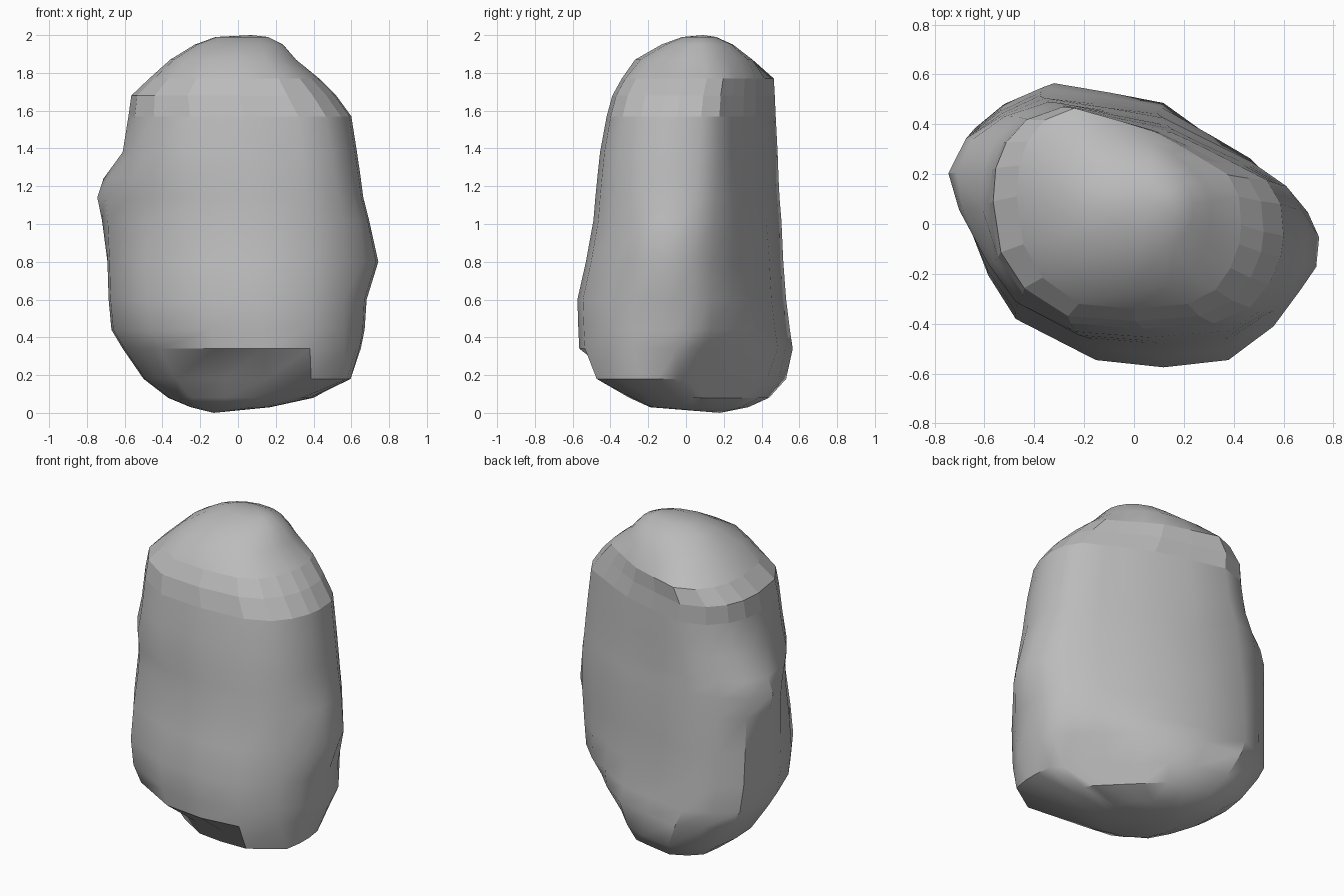
import bpy
import bmesh
from math import exp, hypot

# Remove the default object only
default_cube = bpy.data.objects.get("Cube")
if default_cube:
    bpy.data.objects.remove(default_cube, do_unlink=True)

# Plan outline of the wide body, counterclockwise from the left side (+x)
BODY_OUTLINE = [
    (.67, -.05), (.66, .06), (.61, .16), (.47, .28), (.31, .37),
    (.1, .49), (-.12, .53), (-.37, .57), (-.53, .5), (-.65, .4),
    (-.68, .22), (-.67, .05), (-.58, -.19), (-.47, -.37), (-.15, -.54),
    (.12, -.57), (.38, -.54), (.56, -.4), (.63, -.28), (.66, -.18),
]

# Plan outline of the rounder shoulder, matched point by point
SHOULDER_OUTLINE = [
    (.5, -.02), (.49, .1), (.44, .19), (.33, .25), (.22, .31),
    (.1, .37), (-.08, .42), (-.28, .47), (-.42, .42), (-.5, .33),
    (-.54, .23), (-.55, .1), (-.52, -.1), (-.43, -.24), (-.26, -.35),
    (0, -.37), (.25, -.35), (.38, -.29), (.45, -.2), (.49, -.1),
]

# Height, then the extent in x and in y at that height
LEVELS = [
    (.03, -.25, .17, -.19, .33),
    (.08, -.37, .4, -.3, .44),
    (.18, -.5, .6, -.5, .53),
    (.34, -.61, .65, -.565, .565),
    (.44, -.67, .67, -.57, .55),
    (.6, -.685, .67, -.575, .53),
    (.8, -.69, .67, -.53, .515),
    (1.02, -.66, .67, -.49, .505),
    (1.14, -.64, .66, -.48, .495),
    (1.24, -.645, .65, -.47, .49),
    (1.38, -.605, .63, -.455, .485),
    (1.57, -.58, .6, -.42, .475),
    (1.68, -.565, .52, -.39, .47),
    (1.77, -.47, .43, -.34, .465),
    (1.87, -.36, .31, -.27, .37),
    (1.95, -.23, .24, -.13, .25),
    (1.99, -.12, .16, -.02, .16),
]
BODY_TOP, SHOULDER_HEIGHT = .9, 1.5
ROUND_START, ROUND_END = 1.77, 1.95
UNDERCUT_LOW, UNDERCUT_HIGH = .1, .2
UNDERCUT_END, UNDERCUT_FRONT, UNDERCUT_DEPTH = .36, -.2, .14
FACET_LOW, FACET_HIGH = 1.6, 1.78

# Side, centre in y and z, spread in y and z, and reach of each knob
KNOBS = [
    (-1, .21, 1.14, .22, .16, .11),
    (1, -.11, .84, .18, .17, .085),
    (1, -.35, .2, .12, .12, .07),
]


def normalised(outline):
    """Scale an outline so that it fills the unit square."""
    xs, ys = zip(*outline)
    width, depth = max(xs) - min(xs), max(ys) - min(ys)
    return [((x - min(xs)) / width, (y - min(ys)) / depth) for x, y in outline]


def mix(a, b, amount):
    return a + (b - a) * amount


def progress(z, start, end):
    return min(max((z - start) / (end - start), 0), 1)


def ring_points(level):
    """Fit the blended outline into the extents of one level."""
    z, left, right, front, back = level
    amount = progress(z, BODY_TOP, SHOULDER_HEIGHT)
    roundness = progress(z, ROUND_START, ROUND_END)
    points = []
    for low, high in zip(normalised(BODY_OUTLINE), normalised(SHOULDER_OUTLINE)):
        u = mix(low[0], high[0], amount) - .5
        v = mix(low[1], high[1], amount) - .5
        # The crown turns oval towards the top
        swell = mix(1, .5 / hypot(u, v), roundness)
        x = mix(left, right, u * swell + .5)
        y = mix(front, back, v * swell + .5)

        # Undercut along the lower front edge
        under = UNDERCUT_LOW < z < UNDERCUT_HIGH
        if under and x < UNDERCUT_END and y < UNDERCUT_FRONT:
            y += UNDERCUT_DEPTH

        # Sloping bevel under the back left side
        excess = max(x + y - (.4 + .75 * z), 0)
        x, y = x - excess / 2, y - excess / 2

        # Knobs swelling out of both sides
        for side, centre_y, centre_z, spread_y, spread_z, reach in KNOBS:
            if x * side > 0.3:
                fall = ((y - centre_y) / spread_y) ** 2
                fall += ((z - centre_z) / spread_z) ** 2
                x += side * reach * exp(-fall)
        points.append((x, y, z))
    return points


def make_material(name, colour):
    material = bpy.data.materials.new(name)
    material.use_nodes = True
    material.diffuse_color = colour
    shader = next(n for n in material.node_tree.nodes if n.type == "BSDF_PRINCIPLED")
    shader.inputs["Base Color"].default_value = colour
    shader.inputs["Roughness"].default_value = .9
    return material


def build_boulder():
    bm = bmesh.new()
    rings = [[bm.verts.new(p) for p in ring_points(level)] for level in LEVELS]
    count = len(BODY_OUTLINE)

    # Sides of the stone
    for lower, upper in zip(rings, rings[1:]):
        for i in range(count):
            j = (i + 1) % count
            bm.faces.new((lower[i], lower[j], upper[j], upper[i]))

    # Blunt crown and underside
    crown = bm.verts.new((.07, .09, 2))
    foot = bm.verts.new((-.13, .18, 0))
    for i in range(count):
        j = (i + 1) % count
        bm.faces.new((rings[-1][i], rings[-1][j], crown))
        bm.faces.new((rings[0][j], rings[0][i], foot))

    bmesh.ops.recalc_face_normals(bm, faces=bm.faces)
    mesh = bpy.data.meshes.new("boulder")
    bm.to_mesh(mesh)
    bm.free()
    boulder = bpy.data.objects.new("boulder", mesh)
    bpy.context.scene.collection.objects.link(boulder)
    return boulder


boulder = build_boulder()
boulder.data.materials.append(make_material("stone grey", (.5, .5, .5, 1)))

# Smooth surface with sharp creases
bpy.ops.object.select_all(action="DESELECT")
boulder.select_set(True)
bpy.context.view_layer.objects.active = boulder
bpy.ops.object.shade_smooth_by_angle(angle=.62)

# Chipped flat facets around the shoulder
for face in boulder.data.polygons:
    if FACET_LOW < face.center.z < FACET_HIGH:
        face.use_smooth = False
